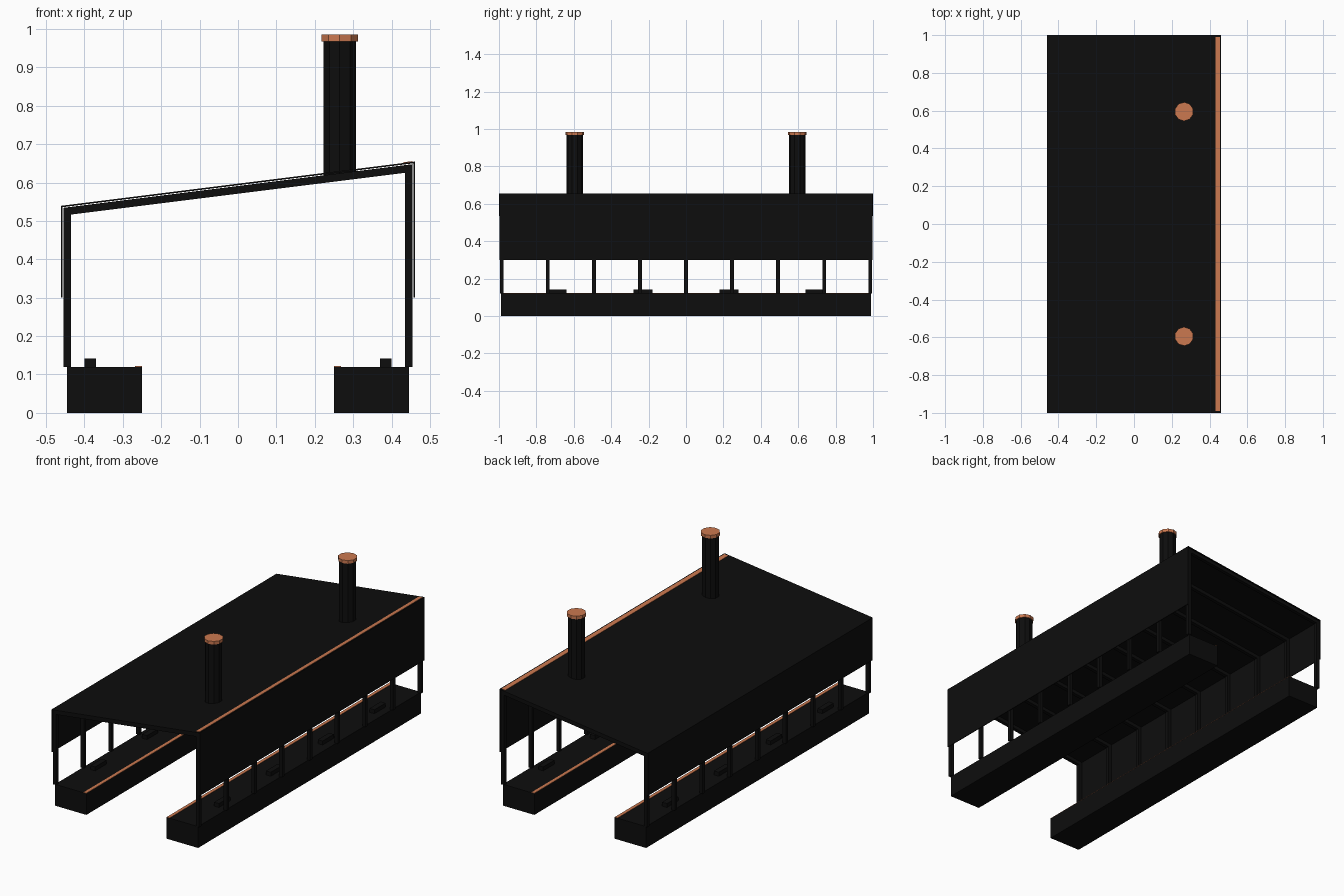
import bpy, bmesh, math

if "Cube" in bpy.data.objects:
    bpy.data.objects.remove(bpy.data.objects["Cube"])


def material(name, rgb):
    m = bpy.data.materials.new(name)
    m.diffuse_color = (*rgb, 1)
    m.use_nodes = True
    m.node_tree.nodes["Principled BSDF"].inputs["Base Color"].default_value = m.diffuse_color
    return m


BLACK = material("soot black", (0.004, 0.004, 0.004))
COPPER = material("copper", (0.6, 0.19, 0.08))


def finish(name, bm, mat):
    bmesh.ops.recalc_face_normals(bm, faces=bm.faces)
    me = bpy.data.meshes.new(name)
    bm.to_mesh(me)
    bm.free()
    me.materials.append(mat)
    ob = bpy.data.objects.new(name, me)
    bpy.context.collection.objects.link(ob)
    return ob


def prism(name, profile, spans, mat):
    """Extrude an x-z profile along y, once for each (y0, y1) span."""
    bm = bmesh.new()
    for y0, y1 in spans:
        f = bm.faces.new([bm.verts.new((x, y0, z)) for x, z in profile])
        ext = bmesh.ops.extrude_face_region(bm, geom=[f])["geom"]
        verts = [v for v in ext if isinstance(v, bmesh.types.BMVert)]
        bmesh.ops.translate(bm, verts=verts, vec=(0, y1 - y0, 0))
    return finish(name, bm, mat)


def rect(x0, x1, z0, z1):
    return [(x0, z0), (x1, z0), (x1, z1), (x0, z1)]


def roof(x):
    """Height of the roof's top surface."""
    return 0.597 + 0.125 * x


def sloped(x0, x1, low, high):
    return [(x0, roof(x0) + low), (x1, roof(x1) + low),
            (x1, roof(x1) + high), (x0, roof(x0) + high)]


def cylinder(name, x, y, z0, z1, r, mat):
    bm = bmesh.new()
    bmesh.ops.create_cone(bm, cap_ends=True, segments=10, radius1=r, radius2=r, depth=z1 - z0)
    bmesh.ops.translate(bm, verts=bm.verts, vec=(x, y, (z0 + z1) / 2))
    return finish(name, bm, mat)


# Frames repeated along the length
frames = [(c - 0.01, c + 0.01) for c in [-0.985 + i * 0.24625 for i in range(9)]]
benches = [(c - 0.05, c + 0.05) for c in (-0.69, -0.23, 0.23, 0.69)]
prism("roof_rafters", sloped(-0.455, 0.455, -0.026, -0.006), frames, BLACK)

for side, s in (("left", -1), ("right", 1)):
    def mx(a, b):
        return sorted((s * a, s * b))

    # Platform with copper edge strip and low benches
    prism(side + "_platform", rect(*mx(0.25, 0.445), 0, 0.12), [(-0.99, 0.99)], BLACK)
    prism(side + "_platform_edge", rect(*mx(0.25, 0.268), 0.12, 0.122), [(-0.99, 0.99)], COPPER)
    prism(side + "_benches", rect(*mx(0.37, 0.40), 0.12, 0.142), benches, BLACK)
    # Posts and outer wall cladding
    prism(side + "_posts", rect(*mx(0.435, 0.455), 0.12, roof(s * 0.445) - 0.008), frames, BLACK)
    prism(side + "_wall", rect(*mx(0.457, 0.461), 0.30, roof(s * 0.459) - 0.002), [(-0.997, 0.997)], BLACK)

# Sloping roof skin with copper strip along the high edge
prism("roof_skin", sloped(-0.461, 0.461, -0.004, 0), [(-1, 1)], BLACK)
prism("roof_edge_strip", sloped(0.431, 0.454, 0, 0.002), [(-0.99, 0.99)], COPPER)

# Chimneys with copper caps
for end, y in (("front", -0.595), ("back", 0.595)):
    cylinder(end + "_chimney", 0.265, y, 0.61, 0.967, 0.045, BLACK)
    cylinder(end + "_chimney_cap", 0.265, y, 0.967, 0.985, 0.05, COPPER)
